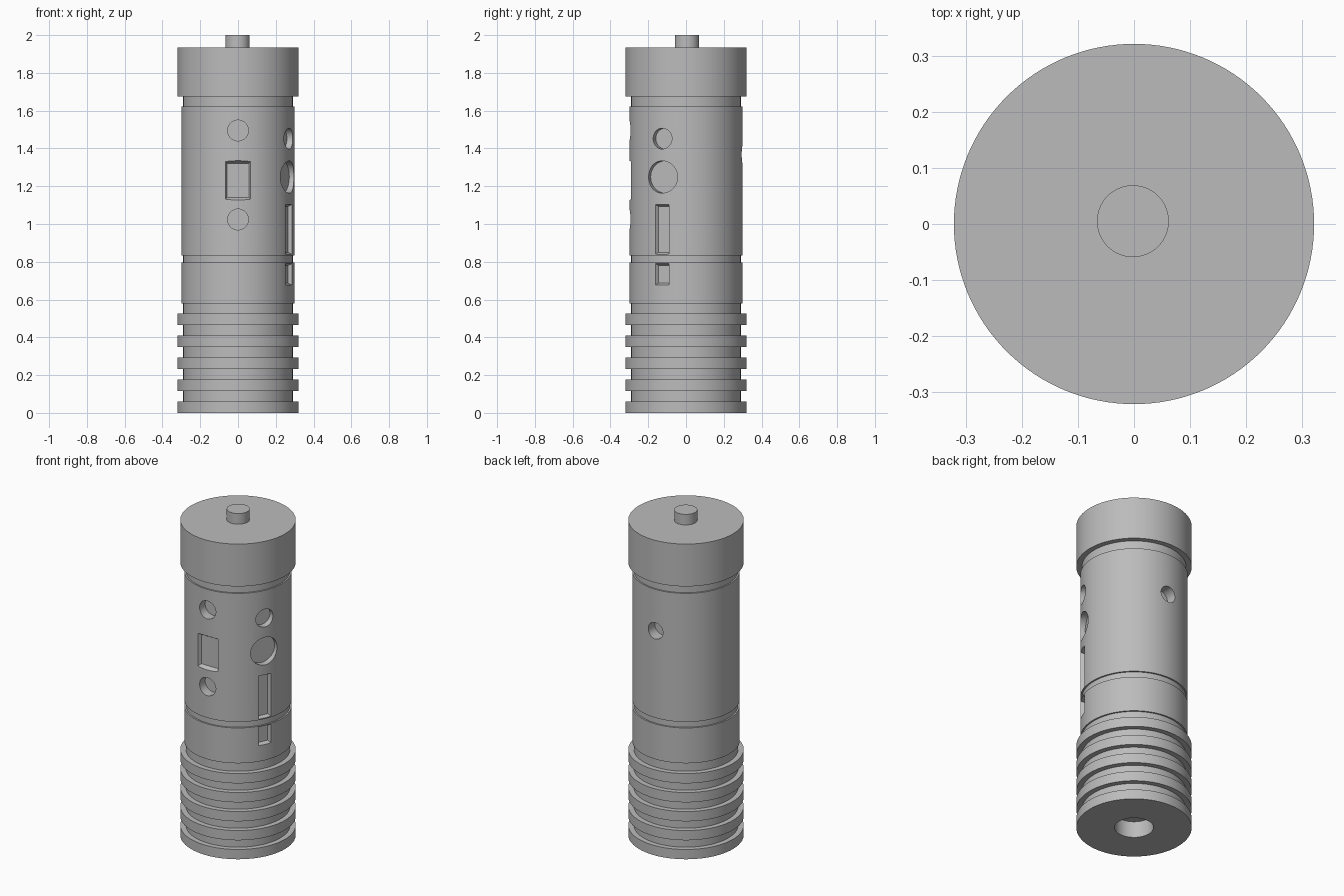
import bpy
import bmesh
from math import cos, sin, pi, radians
from mathutils import Matrix

old = bpy.data.objects.get("Cube")
if old:
    bpy.data.objects.remove(old, do_unlink=True)

GREY = (0.5, 0.5, 0.5, 1.0)
metal = bpy.data.materials.new("plain_grey")
metal.use_nodes = True
metal.diffuse_color = GREY
metal.node_tree.nodes["Principled BSDF"].inputs["Base Color"].default_value = GREY

SEGMENTS = 128


def loft(name, rings):
    """Closed solid through a list of equal-length point rings."""
    bm = bmesh.new()
    loops = [[bm.verts.new(p) for p in ring] for ring in rings]
    n = len(loops[0])
    for a, b in zip(loops, loops[1:]):
        for i in range(n):
            j = (i + 1) % n
            bm.faces.new((a[i], a[j], b[j], b[i]))
    bm.faces.new(loops[0][::-1])
    bm.faces.new(loops[-1])
    bmesh.ops.recalc_face_normals(bm, faces=bm.faces)
    mesh = bpy.data.meshes.new(name)
    bm.to_mesh(mesh)
    bm.free()
    mesh.materials.append(metal)
    obj = bpy.data.objects.new(name, mesh)
    bpy.context.collection.objects.link(obj)
    return obj


def circle(r, z, n=SEGMENTS):
    return [(r * cos(2 * pi * i / n), r * sin(2 * pi * i / n), z) for i in range(n)]


def lathe(name, profile):
    return loft(name, [circle(r, z) for r, z in profile])


def cut(target, cutter):
    """Subtract the cutter from the target and discard it."""
    cutter.hide_render = True
    mod = target.modifiers.new("cut", 'BOOLEAN')
    mod.operation = 'DIFFERENCE'
    mod.solver = 'EXACT'
    mod.object = cutter
    bpy.context.view_layer.objects.active = target
    bpy.ops.object.modifier_apply(modifier=mod.name)
    bpy.data.objects.remove(cutter, do_unlink=True)


def round_hole(target, angle, z, r, floor):
    """Flat-bottomed radial hole; floor is its distance from the axis."""
    rings = [[(x, a, z + b) for a, b, _ in circle(r, 0, 48)] for x in (floor, 0.4)]
    cutter = loft("hole_cutter", rings)
    cutter.data.transform(Matrix.Rotation(radians(angle), 4, 'Z'))
    cut(target, cutter)


def pocket(target, angle, z_low, z_high, half_width, floor, surface):
    """Rectangular recess with slightly sloped walls."""
    rings = []
    for x in (floor, 0.33):
        grow = 0.01 * (x - surface) / (surface - floor)
        w, lo, hi = half_width + grow, z_low - grow, z_high + grow
        rings.append([(x, -w, lo), (x, w, lo), (x, w, hi), (x, -w, hi)])
    cutter = loft("pocket_cutter", rings)
    cutter.data.transform(Matrix.Rotation(radians(angle), 4, 'Z'))
    cut(target, cutter)


CORE, BODY, RIM = 0.29, 0.299, 0.321

# Ribbed grip: five raised rings on a narrower core
profile = []
for k in range(5):
    base = 0.1165 * k
    top = base + 0.06
    if k:
        profile.append((CORE, base))
    profile += [(RIM, base), (RIM, top), (CORE, top)]
profile.append((CORE, 0.579))
grip = lathe("ribbed_grip", profile)
cut(grip, loft("base_hole_cutter", [circle(0.108, -0.1), circle(0.108, 0.1)]))

# Barrel with one shallow groove
barrel = lathe("barrel", [(BODY, 0.579), (BODY, 0.796), (CORE, 0.796),
                          (CORE, 0.833), (BODY, 0.833), (BODY, 1.622)])

# Front and back details
FRONT, BACK, SIDE = -90, 90, -25
round_hole(barrel, FRONT, 1.495, 0.055, 0.24)
round_hole(barrel, FRONT, 1.024, 0.055, 0.24)
round_hole(barrel, BACK, 1.367, 0.05, 0.23)
pocket(barrel, FRONT, 1.131, 1.331, 0.067, 0.275, 0.292)

# Left-hand side details
round_hole(barrel, SIDE, 1.452, 0.055, 0.26)
round_hole(barrel, SIDE, 1.249, 0.085, 0.26)
pocket(barrel, SIDE, 0.84, 1.103, 0.04, 0.278, 0.297)
pocket(barrel, SIDE, 0.677, 0.79, 0.04, 0.278, 0.297)

# Neck and wide cap
head = lathe("neck_and_cap", [(CORE, 1.622), (CORE, 1.675), (RIM, 1.675), (RIM, 1.935)])

# Small pin on top
pin = lathe("top_pin", [(0.064, 1.92), (0.064, 2.0)])
pin.location = (-0.002, 0.005, 0)

# Smooth round walls, sharp rims
bpy.ops.object.select_all(action='DESELECT')
for obj in (grip, barrel, head, pin):
    obj.select_set(True)
bpy.context.view_layer.objects.active = barrel
bpy.ops.object.shade_smooth_by_angle(angle=radians(25))
